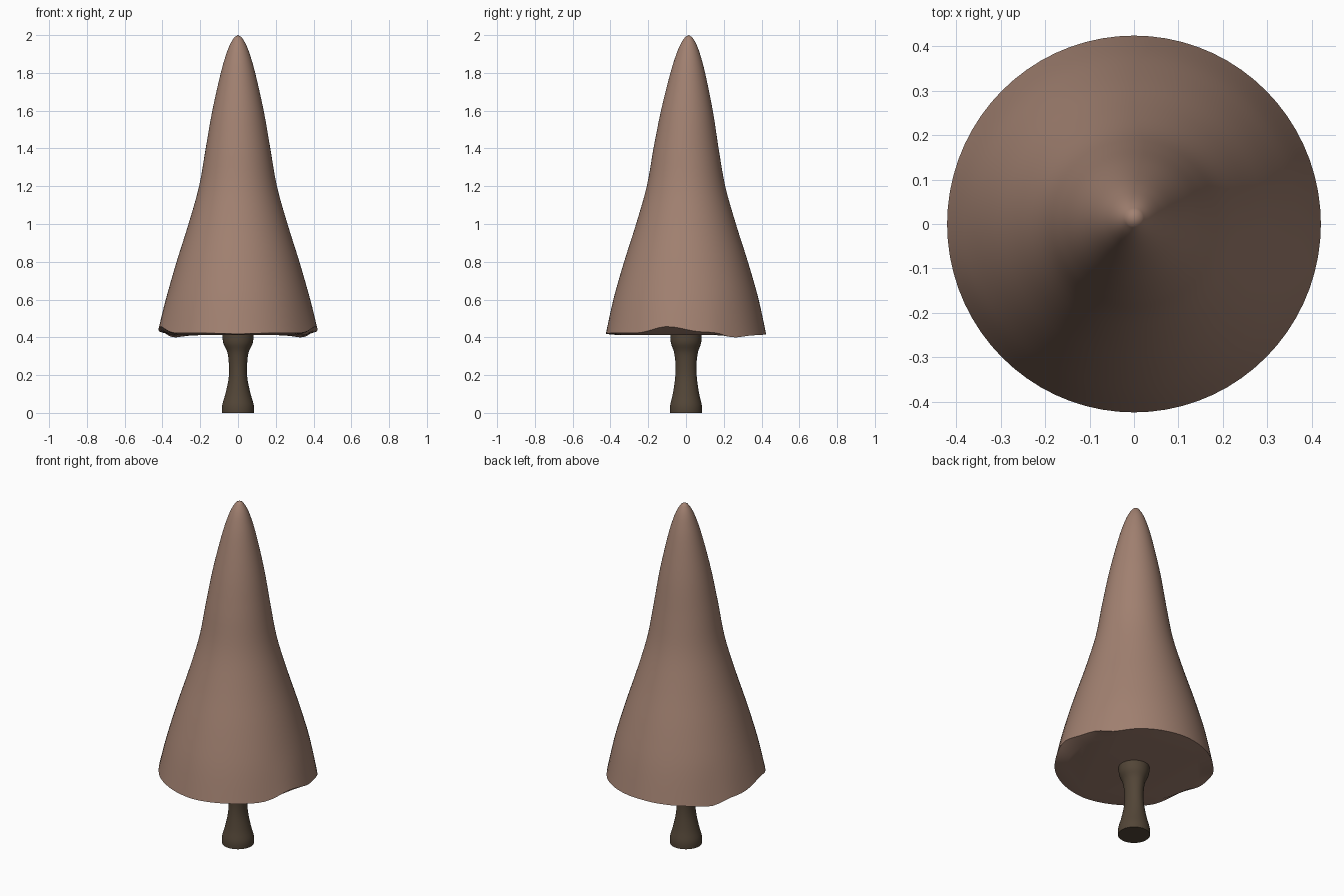
import bpy, bmesh, math

if "Cube" in bpy.data.objects:
    bpy.data.objects.remove(bpy.data.objects["Cube"])

SEG = 72


def material(name, rgb):
    m = bpy.data.materials.new(name)
    m.diffuse_color = (*rgb, 1)
    m.use_nodes = True
    m.node_tree.nodes["Principled BSDF"].inputs["Base Color"].default_value = m.diffuse_color
    return m


def smooth_curve(points, steps):
    """Catmull-Rom interpolation of tuples."""
    out = []
    n = len(points)
    for i in range(n - 1):
        p0, p1, p2, p3 = (points[min(max(k, 0), n - 1)] for k in (i - 1, i, i + 1, i + 2))
        for s in range(steps):
            t = s / steps
            out.append(tuple(
                0.5 * (2 * b + (c - a) * t + (2 * a - 5 * b + 4 * c - d) * t * t
                       + (3 * b - a - 3 * c + d) * t ** 3)
                for a, b, c, d in zip(p0, p1, p2, p3)))
    out.append(points[-1])
    return out


def build(name, rings, mat, cap_top):
    """Skin a list of rings (bottom to top), closing both ends."""
    bm = bmesh.new()
    loops = [[bm.verts.new(p) for p in r] for r in rings]
    for a, b in zip(loops, loops[1:]):
        for i in range(SEG):
            j = (i + 1) % SEG
            bm.faces.new((a[i], a[j], b[j], b[i]))
    bm.faces.new(loops[0][::-1])
    if cap_top is None:
        bm.faces.new(loops[-1])
    else:
        tip = bm.verts.new(cap_top)
        for i in range(SEG):
            bm.faces.new((loops[-1][i], loops[-1][(i + 1) % SEG], tip))
    me = bpy.data.meshes.new(name)
    bm.to_mesh(me)
    bm.free()
    ob = bpy.data.objects.new(name, me)
    bpy.context.collection.objects.link(ob)
    me.materials.append(mat)
    bpy.ops.object.select_all(action='DESELECT')
    ob.select_set(True)
    bpy.context.view_layer.objects.active = ob
    bpy.ops.object.shade_smooth_by_angle(angle=math.radians(40))
    return ob


def ring(rx, ry, z, cy=0):
    return [(rx * math.cos(a), cy + ry * math.sin(a), z)
            for a in (2 * math.pi * i / SEG for i in range(SEG))]


foliage = material("dusty brown", (0.36, 0.22, 0.165))
bark = material("dark bark", (0.085, 0.06, 0.038))

# Trunk: waisted column, slightly thicker front to back at the waist
trunk = smooth_curve([(.085, .085, 0), (.084, .084, .04), (.067, .070, .10), (.050, .058, .18),
                      (.048, .055, .25), (.056, .063, .32), (.078, .080, .37),
                      (.083, .083, .42)], 4)
build("trunk", [ring(*p) for p in trunk], bark, None)

# Canopy hem height against angle from the front (degrees), mirrored left to right
HEM = smooth_curve([(0, .418), (30, .424), (55, .425), (76, .457), (97, .432),
                    (112, .424), (126, .400), (145, .410), (180, .416)], 12)


def hem(x, y):
    d = math.degrees(math.atan2(abs(x), -y))
    for (a, za), (b, zb) in zip(HEM, HEM[1:]):
        if d <= b:
            return za + (zb - za) * (d - a) / (b - a)
    return HEM[-1][1]


# Canopy: tall bell cone whose lowest rings follow the wavy hem
profile = smooth_curve([(.421, .43), (.382, .60), (.325, .80), (.262, 1.0), (.206, 1.2),
                        (.171, 1.4), (.136, 1.6), (.091, 1.8), (.062, 1.9), (.040, 1.955),
                        (.018, 1.99)], 4)
rings = [ring(.36, .36, .412)]
for r, z in profile:
    cy = .014 * max(0, (z - 1.4) / .6)
    pts = ring(r, r * 1.008, z, cy)
    k = max(0, 1 - (z - .43) / .2)
    rings.append([(x, y, pz + k * (hem(x, y) - .43)) for x, y, pz in pts])
build("canopy", rings, foliage, (0, .014, 2.0))
